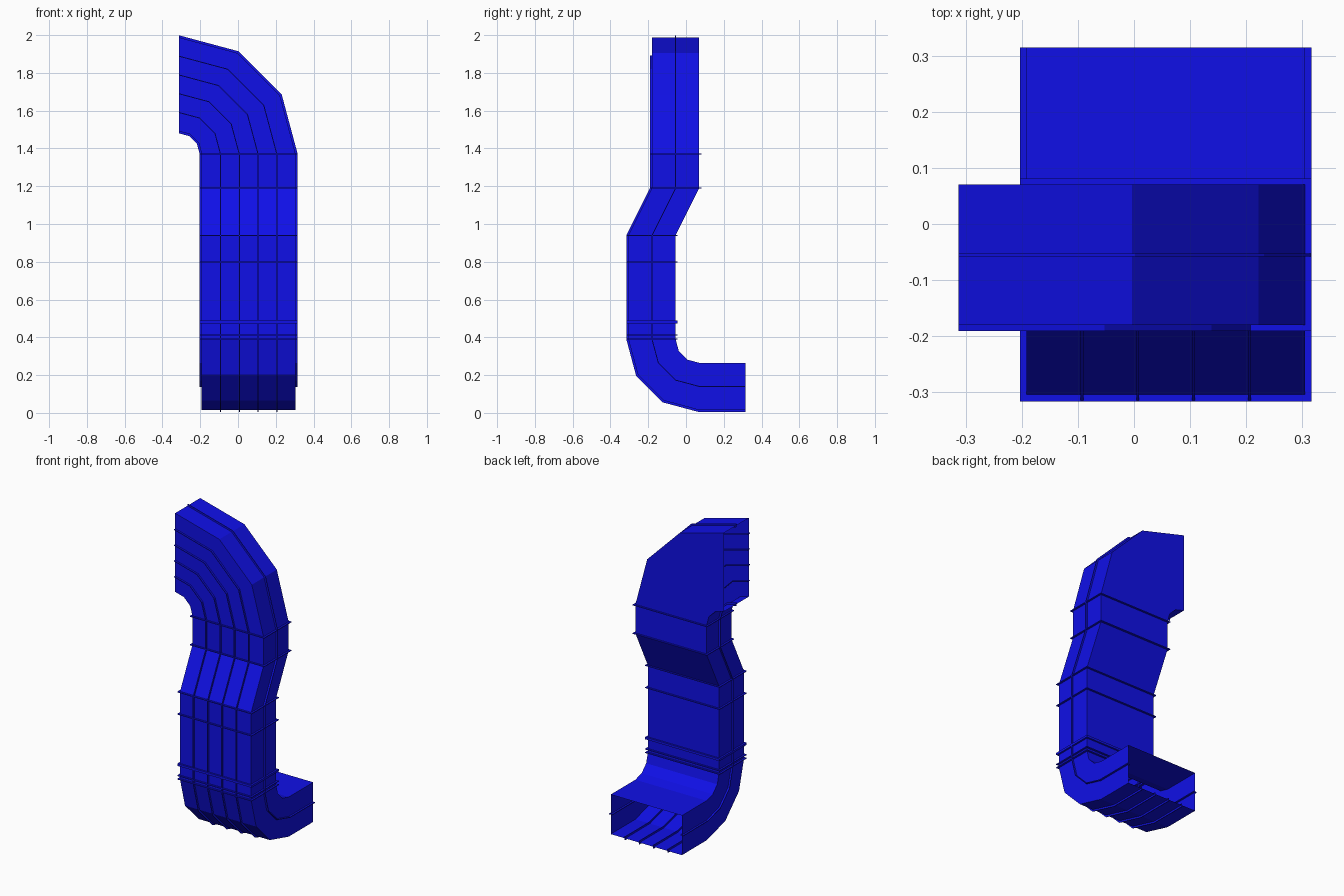
import bpy, bmesh
from math import cos, sin, radians
from mathutils import Vector as Vec

if "Cube" in bpy.data.objects:
    bpy.data.objects.remove(bpy.data.objects["Cube"])

blue = bpy.data.materials.new("duct_blue")
blue.use_nodes = True
COLOUR = (0.005, 0.005, 0.8, 1)
blue.diffuse_color = COLOUR
blue.node_tree.nodes["Principled BSDF"].inputs["Base Color"].default_value = COLOUR

W, D = 0.497, 0.25        # duct width and depth
X0 = -0.192               # right wall
FIN, HALF = 0.011, 0.0025  # fin reach and half thickness
X, Y = Vec((1, 0, 0)), Vec((0, 1, 0))

# Stations along the duct: origin, width direction, depth direction
stations = [(Vec((X0, 0.315, 0.39 - 0.375)), X, Vec((0, 0, 1)))]
for a in (90, 60, 30, 0):
    d = Vec((0, cos(radians(a)), sin(radians(a))))
    stations.append((Vec((X0, 0.07, 0.39)) - 0.375 * d, X, d))
stations.append((Vec((X0, -0.305, 0.94)), X, Y))
stations.append((Vec((X0, -0.18, 1.19)), X, Y))
for b in (0, 30, 60, 90):
    d = Vec((cos(radians(b)), 0, sin(radians(b))))
    stations.append((Vec((X0 - 0.121, -0.18, 1.37)) + 0.121 * d, d, Y))


def skin(name, loops, caps=False, closed=False):
    """Join matching four-point loops into a tube of flat faces."""
    bm = bmesh.new()
    rings = [[bm.verts.new(p) for p in loop] for loop in loops]
    pairs = list(zip(rings, rings[1:]))
    if closed:
        pairs.append((rings[-1], rings[0]))
    for a, b in pairs:
        for i in range(4):
            j = (i + 1) % 4
            bm.faces.new((a[i], a[j], b[j], b[i]))
    if caps:
        bm.faces.new(rings[0])
        bm.faces.new(rings[-1])
    bmesh.ops.recalc_face_normals(bm, faces=bm.faces)
    mesh = bpy.data.meshes.new(name)
    bm.to_mesh(mesh)
    bm.free()
    mesh.materials.append(blue)
    obj = bpy.data.objects.new(name, mesh)
    bpy.context.collection.objects.link(obj)


def sweep(name, u0, u1, v0, v1, caps=True):
    """Carry a rectangle in width and depth along all stations."""
    corners = ((u0, v0), (u1, v0), (u1, v1), (u0, v1))
    skin(name, [[o + u * p + v * q for p, q in corners] for o, u, v in stations], caps)


def collar(name, y, z, half):
    """Flat flange around the straight duct at one height."""
    def loop(r, h):
        return [(X0 + p, y + q, h) for p, q in
                ((-r, -r), (W + r, -r), (W + r, D + r), (-r, D + r))]
    lo, hi = z - half, z + half
    skin(name, [loop(FIN, lo), loop(FIN, hi), loop(-FIN, hi), loop(-FIN, lo)], closed=True)


# Open duct walls
sweep("duct_body", 0, W, 0, D, caps=False)

# Lengthwise fins on the front and on both sides
for i in range(1, 5):
    u = W * i / 5
    sweep(f"front_fin_{i}", u - HALF, u + HALF, -FIN, FIN)
for name, u in (("right", 0), ("left", W)):
    sweep(f"{name}_side_fin", u - FIN, u + FIN, D / 2 - HALF, D / 2 + HALF)

# Flanges around the duct
for i, z in enumerate((0.39, 0.412, 0.80, 0.94)):
    collar(f"lower_flange_{i + 1}", -0.305, z, HALF)
collar("joint_flange", -0.305, 0.481, 0.007)
for i, z in enumerate((1.19, 1.37)):
    collar(f"upper_flange_{i + 1}", -0.18, z, HALF)
